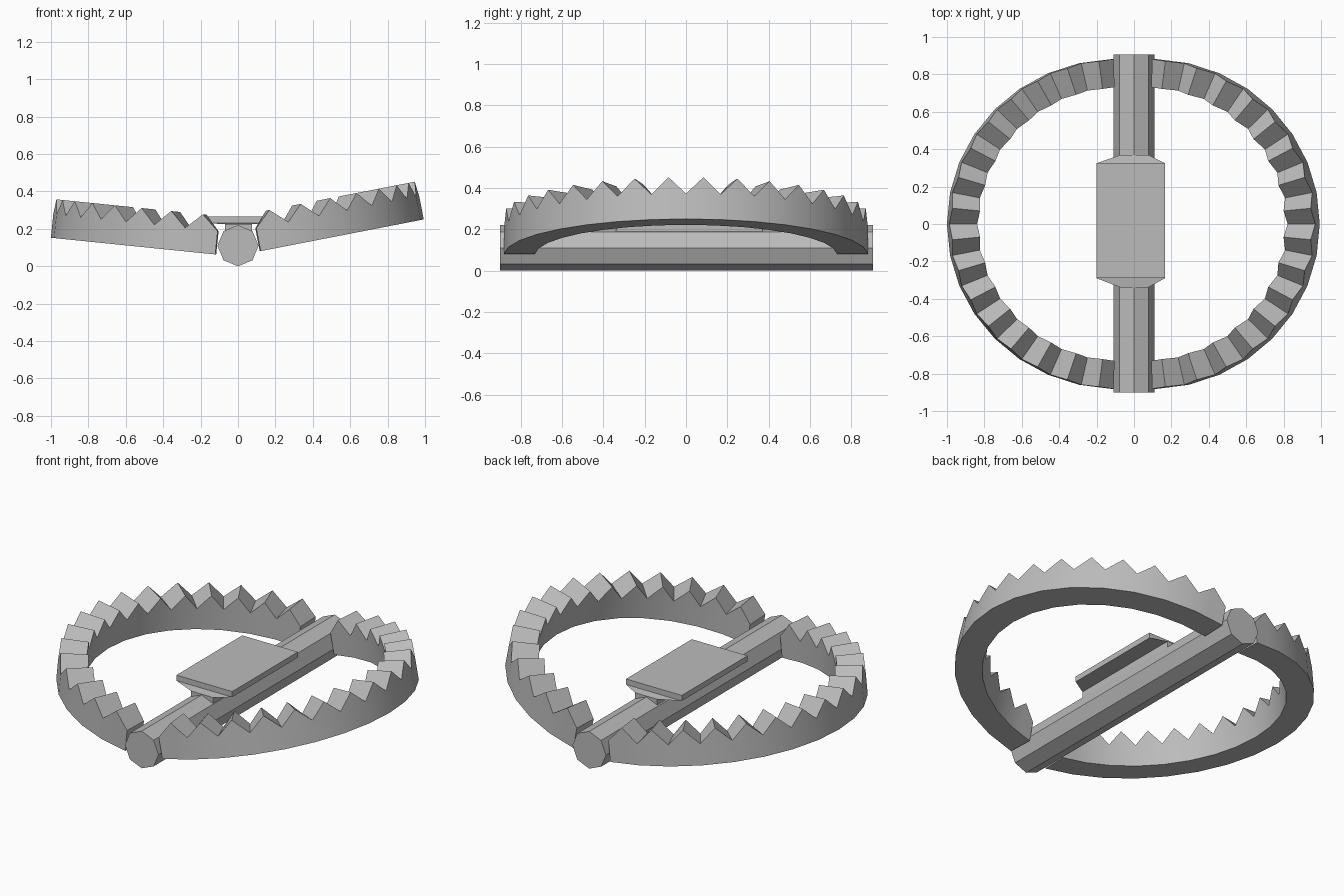
import bpy, bmesh
from math import sin, cos, radians, pi
from mathutils import Matrix, Vector

cube = bpy.data.objects.get("Cube")
if cube:
    bpy.data.objects.remove(cube, do_unlink=True)

steel = bpy.data.materials.new("grey_steel")
steel.use_nodes = True
COLOUR = (0.5, 0.5, 0.5, 1)
steel.diffuse_color = COLOUR
steel.node_tree.nodes["Principled BSDF"].inputs["Base Color"].default_value = COLOUR


def finish(name, bm, smooth=False):
    bmesh.ops.recalc_face_normals(bm, faces=bm.faces)
    mesh = bpy.data.meshes.new(name)
    bm.to_mesh(mesh)
    bm.free()
    mesh.materials.append(steel)
    obj = bpy.data.objects.new(name, mesh)
    bpy.context.collection.objects.link(obj)
    if smooth:
        bpy.ops.object.select_all(action='DESELECT')
        obj.select_set(True)
        bpy.context.view_layer.objects.active = obj
        bpy.ops.object.shade_smooth_by_angle(angle=radians(30))
    return obj


def loft(bm, loops):
    """Bridge equal-length closed point loops and cap both ends."""
    rings = [[bm.verts.new(p) for p in loop] for loop in loops]
    n = len(rings[0])
    for a, b in zip(rings, rings[1:]):
        for i in range(n):
            j = (i + 1) % n
            bm.faces.new((a[i], a[j], b[j], b[i]))
    bm.faces.new(rings[0])
    bm.faces.new(rings[-1])


# Toothed half-ring jaws, each hinged upward beside the bar
def jaw(name, side, tilt, base_z, reach):
    teeth, half_arc, thickness = 16, radians(88), 0.15
    valley, peak, depth = 0.125, 0.207, 0.882
    sections = []
    for i in range(teeth * 2 + 1):
        a = -half_arc + half_arc * i / teeth
        # tooth tips sit halfway along each straight segment
        flat = cos(half_arc / teeth) if i % 2 else 1
        top = peak if i % 2 else valley
        outer = Vector((cos(a) * reach, sin(a) * depth, 0)) * flat
        inner = Vector((cos(a) * (reach - thickness), sin(a) * (depth - thickness), 0)) * flat
        up = Vector((0, 0, top))
        sections.append([inner, outer, outer + up, inner + up])
    bm = bmesh.new()
    loft(bm, sections)
    place = Matrix.Translation((side * 0.09, 0, base_z))
    if side < 0:
        place = place @ Matrix.Rotation(pi, 4, 'Z')
    bm.transform(place @ Matrix.Rotation(-radians(tilt), 4, 'Y'))
    finish(name, bm, True)


jaw("left_jaw", 1, 11, 0.075, 0.92)
jaw("right_jaw", -1, 5.8, 0.06, 0.915)

# Eight-sided base bar
bar = bmesh.new()
loft(bar, [[(0.11 * sin(k * pi / 4), y, 0.11 + 0.11 * cos(k * pi / 4)) for k in range(8)]
           for y in (-0.9, 0.905)])
finish("base_bar", bar)


# Trigger plate: thin slab narrowing down to a longer foot on the bar
def rectangle(x0, x1, y0, y1, z):
    return [(x0, y0, z), (x1, y0, z), (x1, y1, z), (x0, y1, z)]


plate = bmesh.new()
loft(plate, [rectangle(-0.07, 0.075, -0.34, 0.37, 0.185),
             rectangle(-0.07, 0.075, -0.34, 0.37, 0.225),
             rectangle(-0.2, 0.165, -0.29, 0.325, 0.232),
             rectangle(-0.2, 0.165, -0.29, 0.325, 0.265)])
finish("trigger_plate", plate)
